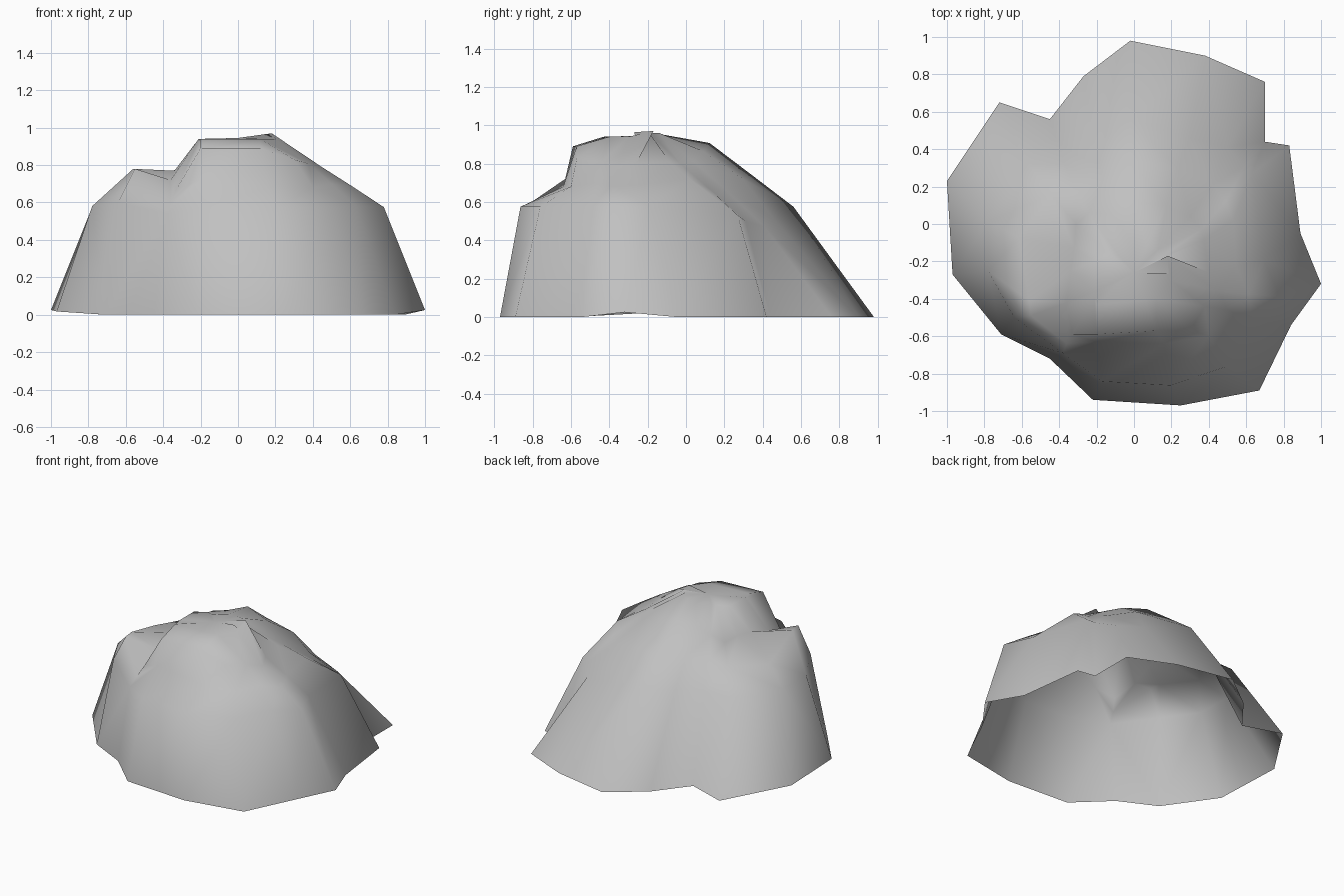
import bpy
import bmesh
import math

default_cube = bpy.data.objects.get("Cube")
if default_cube:
    bpy.data.objects.remove(default_cube, do_unlink=True)

# Plain stone material
stone = bpy.data.materials.new("stone_grey")
stone.use_nodes = True
stone_colour = (0.53, 0.53, 0.53, 1)
stone.diffuse_color = stone_colour
shader = stone.node_tree.nodes["Principled BSDF"]
shader.inputs["Base Color"].default_value = stone_colour
shader.inputs["Roughness"].default_value = 0.9

# Footprint of the rock, counter-clockwise from its left-hand tip
footprint = [
    (1, -.32), (.89, -.05), (.83, .42), (.70, .44), (.70, .76), (.38, .90),
    (-.02, .98), (-.27, .79), (-.45, .56), (-.72, .65), (-1, .23), (-.97, -.27),
    (-.71, -.59), (-.45, -.72), (-.22, -.94), (.25, -.97), (.67, -.89), (.84, -.54),
]


def shrunk_ring(mesh, scale_x, scale_y, shift_y, height, details):
    """Shrink the footprint into one ring; details replace chipped corners."""
    ring = []
    for index, (x, y) in enumerate(footprint):
        x, y = x * scale_x, y * scale_y + shift_y
        position = details.get(index, (x, y, height(x)))
        ring.append(mesh.verts.new(position))
    return ring


mesh = bmesh.new()

# Ground edge, slightly lifted at the two side tips
ground = shrunk_ring(mesh, 1, 1, 0, lambda x: .025 * max(0, abs(x) - .9) / .1, {})

# Shoulder where the steep sides end
shoulder = shrunk_ring(mesh, .78, .73, -.155, lambda x: .575, {
    2: (.63, .27, .53),
    3: (.59, .31, .50),
    4: (.50, .41, .47),
    5: (.30, .46, .51),
    8: (-.37, .32, .57),
    11: (-.78, -.25, .58),
    12: (-.64, -.50, .60),
    13: (-.38, -.69, .54),
    16: (.50, -.76, .575),
    17: (.63, -.52, .58),
})

# Ledge above the shoulder: front shelf, and the side lump's flat top
ledge = shrunk_ring(mesh, .615, .55, -.2, lambda x: .745 - .1 * abs(x), {
    2: (.53, .02, .72),
    3: (.49, .12, .67),
    4: (.42, .21, .66),
    8: (-.31, .17, .72),
    11: (-.56, -.41, .78),
    12: (-.55, -.49, .78),
    13: (-.36, -.64, .60),
    14: (-.20, -.63, .72),
    15: (.16, -.64, .68),
    16: (.40, -.60, .68),
    17: (.50, -.46, .70),
})

# Upper rim, dipping into the notch beside the lump
rim = shrunk_ring(mesh, .45, .37, -.24, lambda x: .91 - .27 * abs(x), {
    3: (.36, -.03, .80),
    4: (.30, .04, .81),
    8: (-.24, .06, .84),
    9: (-.31, 0, .78),
    10: (-.32, -.13, .78),
    11: (-.34, -.25, .77),
    12: (-.36, -.42, .72),
    13: (-.33, -.59, .67),
    14: (-.20, -.59, .89),
    15: (.12, -.57, .89),
})

# Crown around the summit
crown = shrunk_ring(mesh, .18, .16, -.26, lambda x: .94 + .15 * max(0, x), {
    0: (.18, -.17, .97),
    10: (-.21, -.20, .94),
    11: (-.21, -.30, .94),
    12: (-.21, -.36, .94),
    13: (-.21, -.40, .93),
    14: (-.20, -.43, .94),
    15: (.06, -.41, .94),
    16: (.12, -.40, .94),
    17: (.20, -.30, .94),
})
summit = mesh.verts.new((0, -.26, .945))

# Skin the rings together, leaving the underside open
rings = [ground, shoulder, ledge, rim, crown]
count = len(footprint)
for lower, upper in zip(rings, rings[1:]):
    for i in range(count):
        j = (i + 1) % count
        mesh.faces.new((lower[i], lower[j], upper[j], upper[i]))
for i in range(count):
    mesh.faces.new((crown[i], crown[(i + 1) % count], summit))
bmesh.ops.triangulate(mesh, faces=mesh.faces[:], quad_method='SHORT_EDGE')

rock_mesh = bpy.data.meshes.new("rock_shell")
mesh.to_mesh(rock_mesh)
mesh.free()
rock_mesh.materials.append(stone)
rock = bpy.data.objects.new("rock_shell", rock_mesh)
bpy.context.collection.objects.link(rock)

# Weathered surface: smooth, with only strong breaks kept sharp
bpy.ops.object.select_all(action='DESELECT')
rock.select_set(True)
bpy.context.view_layer.objects.active = rock
bpy.ops.object.shade_smooth_by_angle(angle=math.radians(85))
